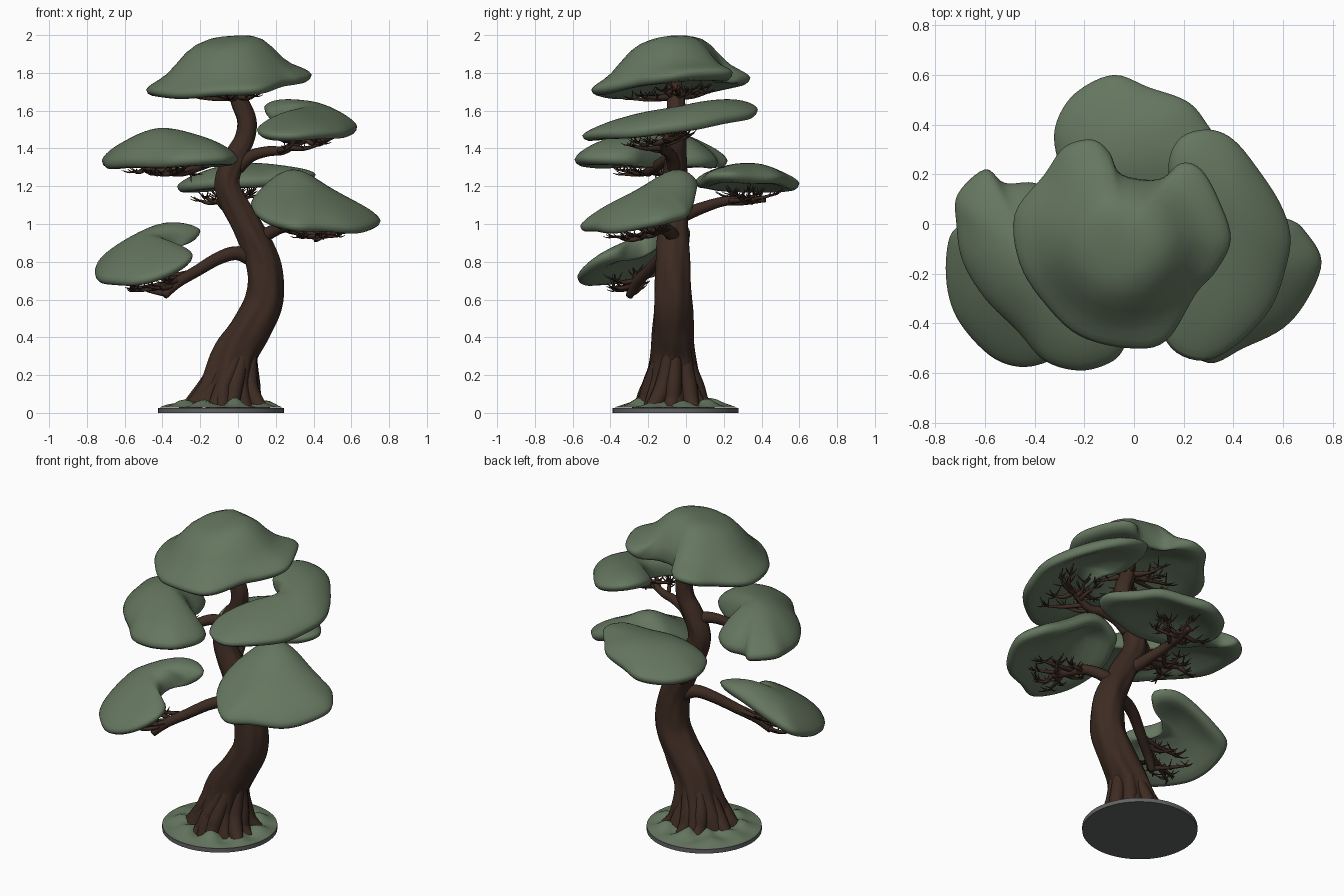
import bpy, bmesh, math, random
from mathutils import Vector

if "Cube" in bpy.data.objects:
    bpy.data.objects.remove(bpy.data.objects["Cube"])
random.seed(4)

def material(name, rgb):
    m = bpy.data.materials.new(name)
    m.diffuse_color = (*rgb, 1)
    m.use_nodes = True
    m.node_tree.nodes["Principled BSDF"].inputs["Base Color"].default_value = m.diffuse_color
    return m

GREEN = material("foliage_green", (0.13, 0.182, 0.115))
BROWN = material("bark_brown", (0.046, 0.024, 0.016))
GREY = material("base_grey", (0.12, 0.122, 0.122))

def finish(bm, name, mat):
    bmesh.ops.recalc_face_normals(bm, faces=bm.faces[:])
    me = bpy.data.meshes.new(name)
    for f in bm.faces:
        f.smooth = True
    bm.to_mesh(me)
    bm.free()
    me.materials.append(mat)
    ob = bpy.data.objects.new(name, me)
    bpy.context.collection.objects.link(ob)
    return ob

def spline(pts, steps, closed=False):
    """Catmull-Rom through points of any dimension."""
    p = [Vector(q) for q in pts]
    n, out = len(p), []
    get = (lambda i: p[i % n]) if closed else (lambda i: p[min(max(i, 0), n - 1)])
    for i in range(n if closed else n - 1):
        a, b, c, d = get(i - 1), get(i), get(i + 1), get(i + 2)
        for s in range(steps):
            t = s / steps
            out.append(0.5 * (2 * b + (c - a) * t + (2 * a - 5 * b + 4 * c - d) * t * t
                              + (3 * b - a - 3 * c + d) * t ** 3))
    if not closed:
        out.append(p[-1])
    return out

def bridge(bm, r0, r1):
    n = len(r0)
    for k in range(n):
        bm.faces.new((r0[k], r0[(k + 1) % n], r1[(k + 1) % n], r1[k]))

def tube(bm, pts, sides=8, steps=4, ripple=None):
    """Tapered tube through (x, y, z, radius) points, kept above the ground."""
    path = spline(pts, steps)
    u, prev = None, None
    for i, q in enumerate(path):
        t = (path[min(i + 1, len(path) - 1)].xyz - path[max(i - 1, 0)].xyz).normalized()
        if u is None:
            u = t.orthogonal()
        u = (u - t * u.dot(t)).normalized()
        v = t.cross(u)
        ring = []
        for k in range(sides):
            a = math.tau * k / sides
            r = q[3] * (ripple(a, q[2]) if ripple else 1)
            co = q.xyz + (u * math.cos(a) + v * math.sin(a)) * r
            co.z = max(co.z, .012)
            ring.append(bm.verts.new(co))
        if prev:
            bridge(bm, prev, ring)
        else:
            bm.faces.new(ring)
        prev = ring
    bm.faces.new(prev)

def pad(name, centre, outline, plane, h, p=2.2, bump=None, under=1):
    """Cushion of foliage: outline swept inward to a dome on a tilted plane.
    bump = x, y, height, radius, power of a swelling; under = its share on the underside."""
    bm = bmesh.new()
    loop = spline(outline, 5, True)
    soft = loop
    for _ in range(60):
        soft = [(soft[i - 1] + soft[i] + soft[(i + 1) % len(soft)]) / 3 for i in range(len(soft))]
    c = Vector(centre)
    a, b, d = plane
    prof = [(f, h * (1 - f ** p) ** 0.66, 1) for f in
            (0.08, 0.2, 0.33, 0.46, 0.58, 0.7, 0.8, 0.88, 0.94, 0.98)]
    prof += [(f, z, under) for f, z in
             ((1, 0), (0.985, -0.02), (0.95, -0.033), (0.88, -0.036), (0.75, -0.024),
              (0.55, 0.0), (0.3, 0.015), (0.1, 0.02))]

    def vert(xy, z, w):
        x, y = xy
        z += a + b * x + d * y + 0.007 * math.sin(11 * x + 3) * math.sin(10 * y)
        if bump:
            bx, by, amp, s, e = bump
            z += w * amp * math.exp(-(math.hypot(x - bx, y - by) / s) ** e)
        return bm.verts.new((x, y, z))

    rings = [[vert(c + (s.lerp(q, f * f) - c) * f, z, w) for q, s in zip(loop, soft)]
             for f, z, w in prof]
    for r0, r1 in zip(rings, rings[1:]):
        bridge(bm, r0, r1)
    for ring, z, w in ((rings[0], h, 1), (rings[-1], 0.02, under)):
        tip = vert(c, z, w)
        for k in range(len(ring)):
            bm.faces.new((ring[k], ring[(k + 1) % len(ring)], tip))
    finish(bm, name, GREEN)

# Foliage pads
pad("top_foliage", (-.05, -.08),
    [(-.48, .04), (-.36, .2), (-.28, .31), (-.17, .34), (-.1, .29), (-.05, .2), (.1, .18),
     (.19, .245), (.27, .22), (.34, .1), (.39, -.06), (.33, -.19), (.25, -.28), (.13, -.47),
     (-.02, -.5), (-.22, -.45), (-.36, -.32), (-.46, -.16)], (1.76, .1, .1), .12, 2,
    (-.06, -.09, .125, .27, 5), .2)
pad("upper_right_foliage", (.42, -.02),
    [(.14, .25), (.19, .35), (.3, .38), (.4, .34), (.5, .22), (.59, .08), (.63, -.05),
     (.61, -.18), (.55, -.34), (.42, -.48), (.28, -.55), (.15, -.5), (.1, -.36), (.15, -.22),
     (.24, -.13), (.28, -.03), (.24, .06), (.16, .12)], (1.555, -.05, .13), .095, 2.2,
    (.14, .24, .045, .2, 2))
pad("middle_left_foliage", (-.4, -.15),
    [(-.715, 0), (-.71, .12), (-.6, .22), (-.52, .165), (-.4, .165), (-.3, .1), (-.26, 0),
     (-.27, -.1), (-.14, -.2), (-.03, -.28), (0, -.38), (-.04, -.5), (-.1, -.56),
     (-.22, -.59), (-.36, -.55), (-.47, -.43), (-.6, -.3), (-.69, -.15)],
    (1.345, .02, 0), .165, 1.9)
pad("back_foliage", (0, .32),
    [(-.32, .32), (-.3, .44), (-.22, .54), (-.08, .6), (.06, .55), (.22, .49), (.31, .38),
     (.41, .24), (.36, .12), (.2, .08), (.05, .05), (-.12, .08), (-.26, .16)],
    (1.225, .08, 0), .095)
pad("lower_right_foliage", (.4, -.2),
    [(.15, .02), (.3, .06), (.45, .05), (.62, .02), (.69, -.03), (.755, -.15), (.7, -.3),
     (.6, -.42), (.44, -.5), (.3, -.56), (.17, -.46), (.09, -.32), (.07, -.17), (.1, -.06)],
    (1.14, -.13, .2), .13, 2, (.3, 0, .115, .19, 2))
pad("lower_left_foliage", (-.53, -.2),
    [(-.72, -.02), (-.6, .01), (-.45, .02), (-.3, .01), (-.2, -.06), (-.25, -.13),
     (-.34, -.16), (-.38, -.22), (-.33, -.3), (-.25, -.37), (-.25, -.47), (-.34, -.55),
     (-.46, -.575), (-.58, -.53), (-.7, -.4), (-.75, -.27), (-.755, -.12)],
    (1.035, .3, .31), .11, 2.2, (-.38, .02, .035, .2, 2))

# Trunk with twisted bark ridges, deeper near the ground
def bark(a, z):
    low = max(0, 0.5 - z)
    return (1 + .03 * math.sin(5 * a + 7 * z) + .02 * math.sin(9 * a - 11 * z)
            + .02 * math.sin(3 * a + 23 * z) + .3 * low * math.sin(7 * a + 4 * z))

bm = bmesh.new()
tube(bm, [(-.065, -.07, .03, .18), (-.06, -.07, .1, .16), (-.045, -.07, .2, .13),
          (-.01, -.07, .32, .115), (.07, -.07, .45, .106), (.14, -.07, .6, .1),
          (.13, -.07, .8, .09), (.04, -.065, 1.0, .077), (-.055, -.06, 1.2, .067),
          (-.015, -.055, 1.35, .058), (.035, -.05, 1.45, .052), (.045, -.05, 1.55, .05),
          (.005, -.055, 1.66, .046), (-.01, -.06, 1.76, .035)], 40, 6, bark)
finish(bm, "trunk", BROWN)

# Gnarled roots winding down into the ground
bm = bmesh.new()
for i in range(9):
    a = math.tau * i / 9 + random.uniform(-.15, .15)
    k = random.uniform(.85, 1.1)
    top = random.uniform(.3, .44)
    lean = random.uniform(.6, 1.6)
    path = [(.06, top, .028), (.09, .24, .04), (.125, .14, .044), (.16 * k, .07, .044),
            (.195 * k, .035, .038), (.24 * k, .02, .018)]
    tube(bm, [(-.06 + .27 * max(0, z - .1) + r * math.cos(a + lean * z),
               -.07 + r * math.sin(a + lean * z), z, w) for r, z, w in path], 10, 4)
finish(bm, "roots", BROWN)

# Main branches, each with a spray of twigs below its pad
def branch(name, path, target, spread, plane, count=9):
    bm = bmesh.new()
    if path:
        tube(bm, path, 12, 5)
    pts = spline(path, 5) if path else [Vector((-.01, -.06, 1.68, .03))]
    for i in range(count):
        s = pts[int(len(pts) * random.uniform(.5, .99))]
        a = math.tau * (i + random.random() * .6) / count
        r = random.uniform(.5, 1)
        x = target[0] + spread[0] * r * math.cos(a)
        y = target[1] + spread[1] * r * math.sin(a)
        z = plane[0] + plane[1] * x + plane[2] * y - random.uniform(.03, .06)
        e = Vector((x, y, z))
        m = s.xyz.lerp(e, .5) + Vector((random.uniform(-.02, .02), random.uniform(-.02, .02), -.012))
        tube(bm, [(*s.xyz, .016 if path else .026), (*m, .012), (*e, .006)], 6, 3)
        out = (e - s.xyz).normalized()
        for j in range(9):
            g = (m if j < 3 else e.lerp(m, random.uniform(0, .35)))
            d = out * .6 + Vector((random.uniform(-1, 1), random.uniform(-1, 1), random.uniform(.1, .6)))
            d = d.normalized() * random.uniform(.04, .075)
            tube(bm, [(*g, .005), (*(g + d * .5 - Vector((0, 0, .006))), .004), (*(g + d), .0015)], 4, 2)
    finish(bm, name, BROWN)

branch("lower_left_branch",
       [(.1, -.06, .8, .045), (-.0, -.09, .845, .038), (-.1, -.13, .82, .034),
        (-.22, -.2, .75, .03), (-.32, -.26, .69, .028), (-.39, -.3, .62, .02)],
       (-.5, -.3), (.14, .14), (.99, .3, .31), 8)
branch("lower_right_branch",
       [(.08, -.06, .9, .045), (.16, -.08, .95, .036), (.25, -.14, .985, .03),
        (.34, -.2, .96, .025), (.42, -.24, .93, .018)],
       (.4, -.23), (.2, .17), (1.1, -.13, .2))
branch("back_branch",
       [(-.0, -.05, 1.03, .04), (-.05, .07, 1.08, .032), (-.09, .2, 1.12, .026),
        (-.08, .3, 1.12, .022), (-.06, .42, 1.13, .014)],
       (-.03, .32), (.2, .16), (1.2, .08, 0))
branch("middle_left_branch",
       [(-.03, -.06, 1.33, .04), (-.12, -.1, 1.34, .032), (-.2, -.15, 1.31, .028),
        (-.3, -.2, 1.275, .024), (-.4, -.2, 1.28, .018), (-.5, -.18, 1.3, .012)],
       (-.4, -.2), (.2, .2), (1.33, .02, 0))
branch("upper_right_branch",
       [(-.0, -.06, 1.3, .038), (.07, -.08, 1.36, .032), (.16, -.1, 1.385, .027),
        (.24, -.12, 1.39, .023), (.32, -.12, 1.43, .018), (.42, -.1, 1.46, .012)],
       (.36, -.13), (.18, .22), (1.53, -.05, .13))
branch("top_branches", None, (-.05, -.08), (.27, .24), (1.75, .1, .1), 12)

# Round grey base
bm = bmesh.new()
bmesh.ops.create_cone(bm, cap_ends=True, segments=64, radius1=.333, radius2=.333, depth=.026)
bmesh.ops.translate(bm, verts=bm.verts[:], vec=(-.09, -.055, .013))
base = finish(bm, "base_disc", GREY)
for f in base.data.polygons:
    f.use_smooth = len(f.vertices) == 4
base.data.set_sharp_from_angle(angle=math.radians(40))

# Lumpy moss on the base
bm = bmesh.new()
prev = None
for i in range(15):
    r = .328 * (1 - i / 15)
    ring = []
    for k in range(64):
        a = math.tau * k / 64
        x, y = -.09 + r * math.cos(a), -.055 + r * math.sin(a)
        rise = min(1, (.328 - r) / .1)
        lump = .026 + .016 * math.sin(31 * x + 2) * math.cos(27 * y) + .014 * math.sin(9 * a)
        ring.append(bm.verts.new((x, y, .028 + rise * max(0, lump))))
    if prev:
        bridge(bm, prev, ring)
    prev = ring
bm.faces.new(prev)
finish(bm, "moss", GREEN)
